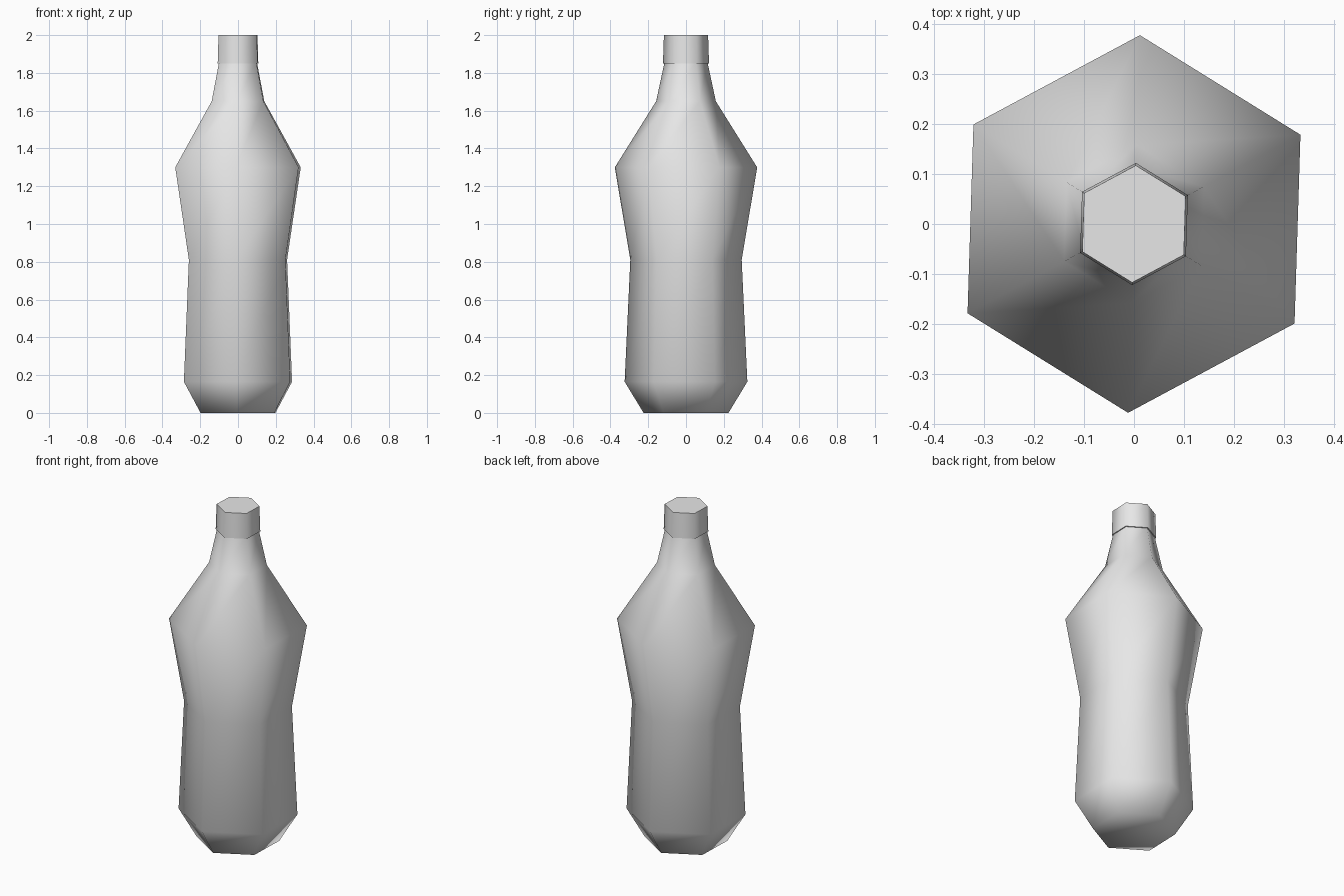
import bpy, bmesh, math

if "Cube" in bpy.data.objects:
    bpy.data.objects.remove(bpy.data.objects["Cube"], do_unlink=True)

SIDES = 6
TURN = math.radians(28.2)

# One plain grey for the whole bottle
grey = bpy.data.materials.new("light_grey")
grey.use_nodes = True
colour = (0.8, 0.8, 0.8, 1.0)
grey.diffuse_color = colour
grey.node_tree.nodes["Principled BSDF"].inputs["Base Color"].default_value = colour


def lathe(name, profile, close_top):
    """Stack six-sided rings of (radius, height) into one skin."""
    bm = bmesh.new()
    rings = []
    for radius, z in profile:
        angles = [TURN + math.tau * i / SIDES for i in range(SIDES)]
        rings.append([bm.verts.new((radius * math.cos(a), radius * math.sin(a), z)) for a in angles])
    for low, high in zip(rings, rings[1:]):
        for i in range(SIDES):
            j = (i + 1) % SIDES
            bm.faces.new((low[i], low[j], high[j], high[i]))
    bm.faces.new(rings[0][::-1])
    if close_top:
        bm.faces.new(rings[-1])
    mesh = bpy.data.meshes.new(name)
    bm.to_mesh(mesh)
    bm.free()
    mesh.materials.append(grey)
    obj = bpy.data.objects.new(name, mesh)
    bpy.context.collection.objects.link(obj)
    mesh.shade_smooth()
    return obj


# Body: base chamfer, waist, shoulder and neck, softly shaded all over
lathe("bottle_body", [(0.225, 0), (0.325, 0.165), (0.295, 0.81), (0.377, 1.3),
                      (0.158, 1.65), (0.113, 1.86)], False)

# Cap: smooth sides with crisp top and bottom rims
cap = lathe("bottle_cap", [(0.122, 1.85), (0.117, 2.0)], True)
bpy.ops.object.select_all(action="DESELECT")
cap.select_set(True)
bpy.context.view_layer.objects.active = cap
bpy.ops.object.shade_smooth_by_angle(angle=math.radians(70))
